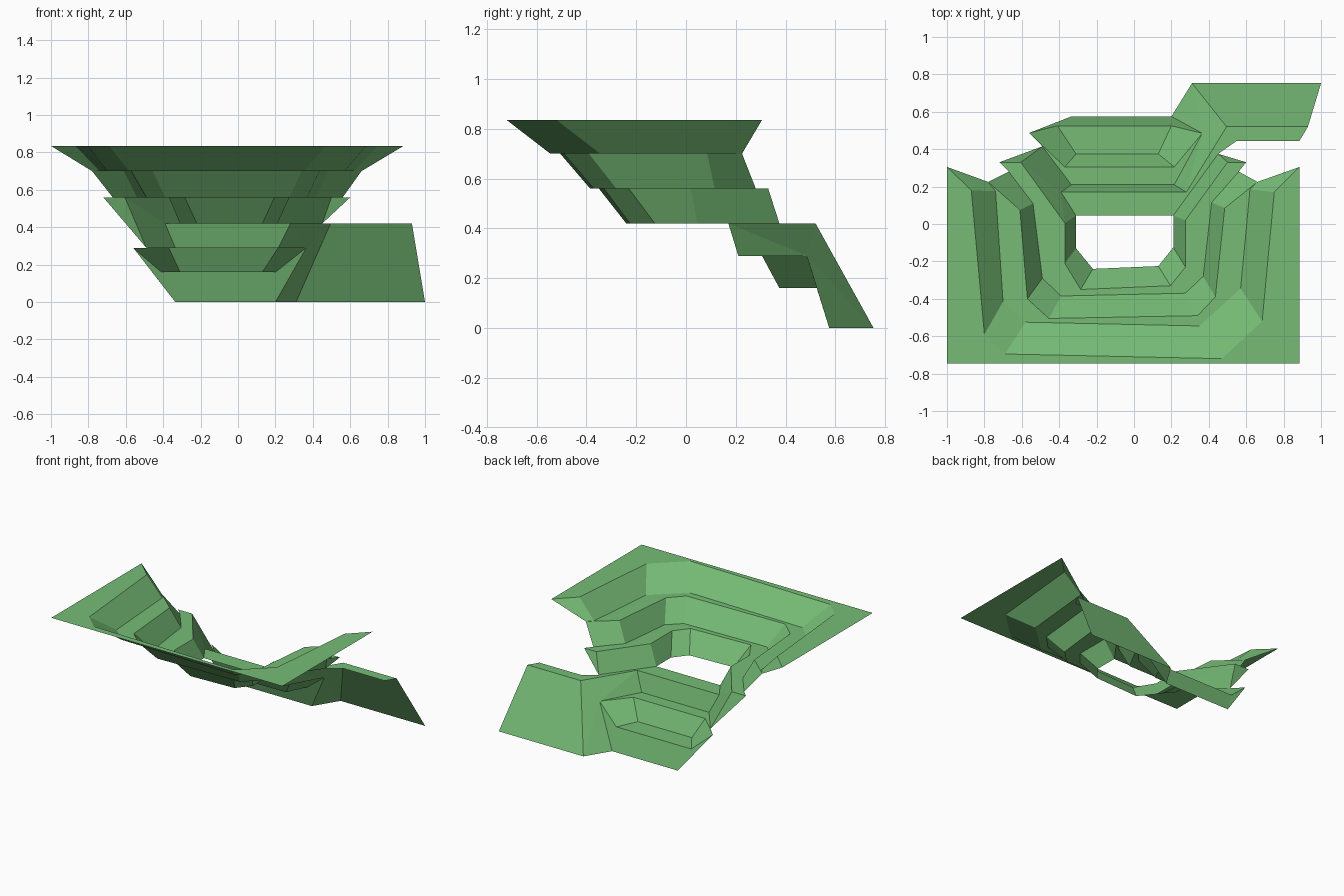
import bpy
import bmesh
from mathutils import Vector

default_cube = bpy.data.objects.get("Cube")
if default_cube:
    bpy.data.objects.remove(default_cube, do_unlink=True)

grass = bpy.data.materials.new("grass_green")
grass.use_nodes = True
GREEN = (0.18, 0.50, 0.18, 1.0)
grass.diffuse_color = GREEN
grass.node_tree.nodes["Principled BSDF"].inputs["Base Color"].default_value = GREEN


def build(name, faces):
    """Make one flat-shaded sheet from a list of faces, all turned upward."""
    bm = bmesh.new()
    for points in faces:
        loop = []
        for p in points:
            if Vector(p) not in loop:
                loop.append(Vector(p))
        face = bm.faces.new([bm.verts.new(p) for p in loop])
        face.normal_update()
        if face.normal.z < 0:
            face.normal_flip()
    bmesh.ops.remove_doubles(bm, verts=bm.verts, dist=0.001)
    bmesh.ops.triangulate(bm, faces=[f for f in bm.faces if len(f.verts) > 4])
    mesh = bpy.data.meshes.new(name)
    bm.to_mesh(mesh)
    bm.free()
    mesh.materials.append(grass)
    obj = bpy.data.objects.new(name, mesh)
    bpy.context.collection.objects.link(obj)
    return obj


def at(height, outline):
    return [(x, y, height) for x, y in outline]


def strip(upper, lower):
    """Quads joining two outlines of equal length."""
    return [[upper[i], upper[i + 1], lower[i + 1], lower[i]]
            for i in range(len(upper) - 1)]


def bench(name, outer, inner):
    return build(name, [outer + inner[::-1]])


# Terrace heights
GROUND, LOW, MID, FLOOR, STEP, LEDGE, TOP = 0, 0.16, 0.29, 0.42, 0.56, 0.70, 0.835

# Horseshoe outlines, from the left-hand end round the front to the other end
rim_edge = at(TOP, [(-1, .305), (-.87, .18), (-.8, -.59), (-.69, -.695),
                    (.47, -.72), (.685, -.52), (.75, .17), (.885, .305)])
ledge_out = at(LEDGE, [(-.78, .225), (-.74, .175), (-.7, -.415), (-.58, -.525),
                       (.35, -.545), (.57, -.345), (.62, .185), (.66, .225)])
ledge_in = at(LEDGE, [(-.78, .225), (-.61, .075), (-.57, -.4), (-.455, -.505),
                      (.34, -.49), (.435, -.39), (.485, .085), (.66, .225)])
step_out = at(STEP, [(-.67, .28), (-.54, .11), (-.49, -.29), (-.39, -.385),
                     (.275, -.37), (.37, -.28), (.415, .115), (.56, .28)])
step_in = at(STEP, [(-.37, .005), (-.37, -.21), (-.285, -.35),
                    (.195, -.33), (.275, -.23), (.275, .02)])
hole = at(FLOOR, [(-.31, .045), (-.31, -.13), (-.22, -.24),
                  (.13, -.225), (.21, -.125), (.21, .045)])
step_left_end = at(STEP, [(-.72, .33), (-.605, .33)])
step_right_end = at(STEP, [(.5, .33), (.6, .33)])

# Rim and the stepped bowl
bench("top_rim", rim_edge, at(TOP, [(-1, -.747), (.885, -.747)]))
build("upper_wall", strip(rim_edge, ledge_out))
bench("upper_bench", ledge_out, ledge_in)
build("middle_wall", strip(ledge_in, step_out))
bench("lower_bench", step_out, step_left_end + step_in + step_right_end)
build("lower_wall", strip(step_in, hole))

# Floor behind the opening, widening into the ramp platform
floor_back = at(FLOOR, [(-.39, .17), (.28, .17)])
platform_inner = (.495, .52, FLOOR)
platform_outer = (.93, .52, FLOOR)
platform_start = (.45, .375, FLOOR)
platform_front = at(FLOOR, [(.55, .445), (.885, .445)])
build("floor", [[hole[0], hole[-1], platform_start, *platform_front,
                 platform_outer, platform_inner, floor_back[1], floor_back[0]]])

# Mid terrace and the recess cut into it
mid_back = at(MID, [(-.335, .21), (.215, .21)])
mid_left_start = (-.49, .415, MID)
recess_top = at(MID, [(-.56, .487), (-.37, .305), (.215, .305), (.365, .485)])
recess_floor = at(LOW, [(-.41, .525), (-.31, .375), (.13, .375), (.2, .525)])
build("floor_drop", strip(floor_back, mid_back))
build("mid_terrace", [[mid_left_start, mid_back[0], mid_back[1]] + recess_top[::-1]])
build("recess_walls", strip(recess_top, recess_floor))
build("recess_floor", [recess_floor])

# Diagonal banks on either side of the lower steps
build("left_bank", [
    [step_in[0], step_left_end[1], mid_left_start, mid_back[0], floor_back[0], hole[0]],
    [step_left_end[0], step_left_end[1], mid_left_start]])
build("right_bank", [
    [step_in[-1], step_right_end[0], platform_start, hole[-1]],
    [step_right_end[0], step_right_end[1], platform_start]])

# Lowest apron, ramp and the bank beside it
foot = at(GROUND, [(-.335, .575), (.2, .575)])
ramp_foot = at(GROUND, [(.31, .753), (1, .753)])
build("lowest_apron", [
    [recess_floor[0], recess_floor[3], foot[1], foot[0]],
    [recess_top[0], recess_floor[0], foot[0]],
    [recess_top[3], recess_floor[3], foot[1]]])
build("ramp", [[platform_inner, platform_outer, ramp_foot[1], ramp_foot[0]]])
build("ramp_bank", [[platform_inner, ramp_foot[0], foot[1], recess_top[3],
                     mid_back[1], floor_back[1]]])
